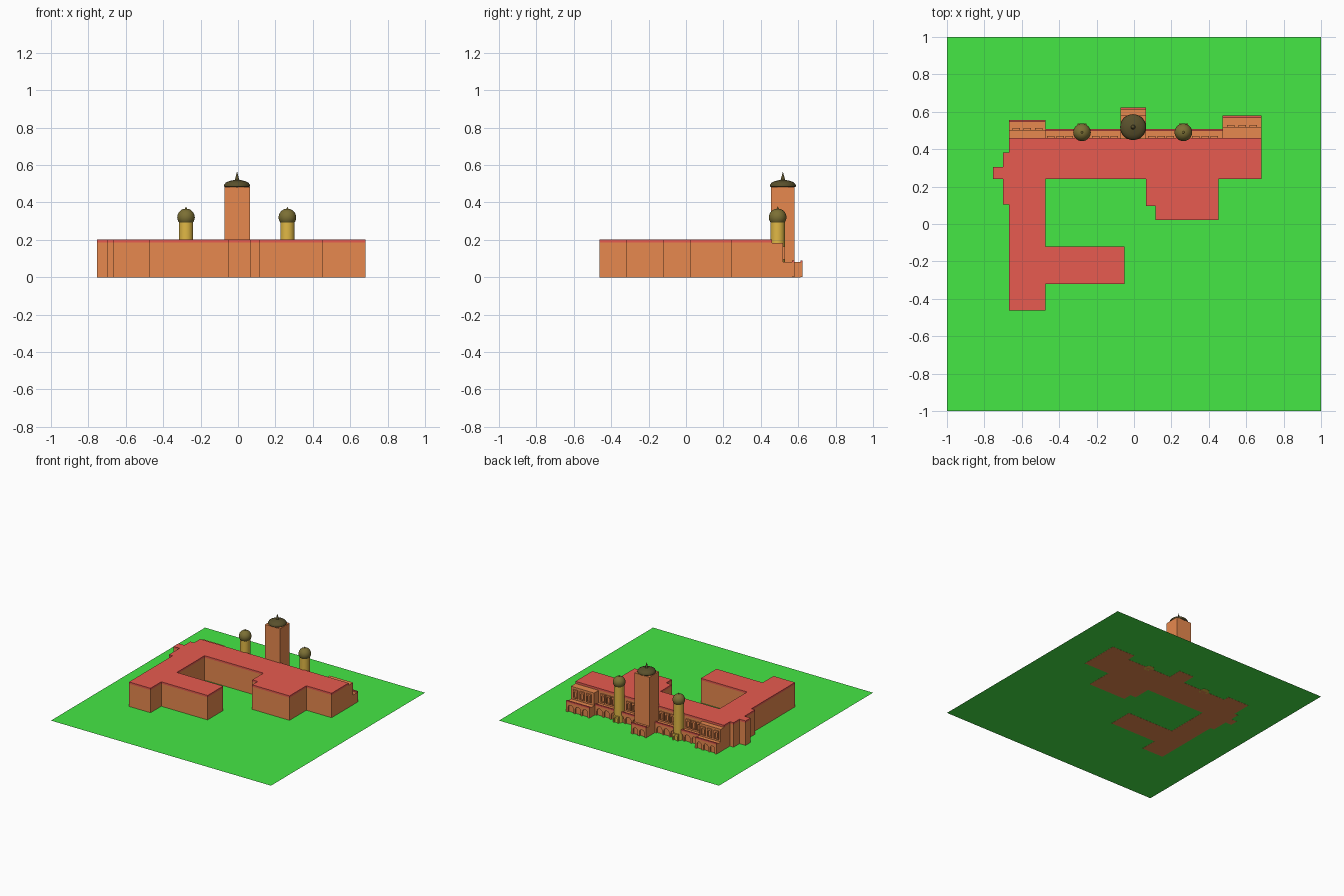
import bpy, bmesh, math

if "Cube" in bpy.data.objects:
    bpy.data.objects.remove(bpy.data.objects["Cube"])

def material(name, r, g, b):
    m = bpy.data.materials.new(name)
    m.diffuse_color = (r, g, b, 1)
    m.use_nodes = True
    m.node_tree.nodes["Principled BSDF"].inputs["Base Color"].default_value = m.diffuse_color
    return m

GRASS = material("grass_green", 0.06, 0.80, 0.06)
ROOF = material("roof_red", 0.80, 0.105, 0.08)
WALL = material("wall_orange", 0.80, 0.25, 0.077)
GOLD = material("turret_gold", 0.75, 0.48, 0.06)
OLIVE = material("dome_olive", 0.20, 0.16, 0.035)
DARK = material("tower_dome_dark", 0.10, 0.08, 0.025)
BASE = -0.001  # walls reach just under the lawn

def finish(bm, name, mat, smooth=False):
    bmesh.ops.recalc_face_normals(bm, faces=bm.faces)
    me = bpy.data.meshes.new(name)
    bm.to_mesh(me)
    bm.free()
    me.materials.append(mat)
    ob = bpy.data.objects.new(name, me)
    bpy.context.collection.objects.link(ob)
    if smooth:
        bpy.ops.object.select_all(action='DESELECT')
        ob.select_set(True)
        bpy.context.view_layer.objects.active = ob
        bpy.ops.object.shade_smooth_by_angle(angle=math.radians(40))
    return ob

def extrude(name, pts, vec, mat):
    """Closed outline of 3D points pushed along vec."""
    bm = bmesh.new()
    f = bm.faces.new([bm.verts.new(p) for p in pts])
    new = bmesh.ops.extrude_face_region(bm, geom=[f], use_keep_orig=True)["geom"]
    bmesh.ops.translate(bm, vec=vec, verts=[g for g in new if isinstance(g, bmesh.types.BMVert)])
    return finish(bm, name, mat)

def box(name, x0, x1, y0, y1, z0, z1, mat):
    return extrude(name, [(x0, y0, z0), (x1, y0, z0), (x1, y1, z0), (x0, y1, z0)], (0, 0, z1 - z0), mat)

def lathe(name, cx, cy, prof, mat, n=32):
    bm = bmesh.new()
    vs = [bm.verts.new((cx + r, cy, z)) for r, z in prof]
    es = [bm.edges.new(p) for p in zip(vs, vs[1:])]
    bmesh.ops.spin(bm, geom=vs + es, cent=(cx, cy, 0), axis=(0, 0, 1), angle=2 * math.pi, steps=n)
    bmesh.ops.remove_doubles(bm, verts=bm.verts, dist=1e-5)
    return finish(bm, name, mat, True)

def arches(name, x0, x1, y, depth, z0, z1, n, pier, spring, mat):
    """Plate facing +y with n round-headed openings that reach its foot."""
    w = (x1 - x0 - pier * (n + 1)) / n
    pts = [(x0, y - depth, z1), (x0, y - depth, z0)]
    for i in range(n):
        a = x0 + pier + i * (w + pier)
        pts.append((a, y - depth, z0))
        for k in range(9):
            t = math.pi * (1 - k / 8)
            pts.append((a + w / 2 + w / 2 * math.cos(t), y - depth, spring + w / 2 * math.sin(t)))
        pts.append((a + w, y - depth, z0))
    pts += [(x1, y - depth, z0), (x1, y - depth, z1)]
    return extrude(name, pts, (0, depth, 0), mat)

# lawn
bm = bmesh.new()
bmesh.ops.create_grid(bm, x_segments=1, y_segments=1, size=1)
finish(bm, "lawn", GRASS)

# main wings: one stepped plan for walls and roof
plan = [(-.667, -.462), (-.472, -.462), (-.472, -.322), (-.051, -.322), (-.051, -.12), (-.472, -.12),
        (-.472, .24), (.063, .24), (.063, .095), (.114, .095), (.114, .022), (.453, .022), (.453, .24),
        (.683, .24), (.683, .46), (-.667, .46), (-.667, .382), (-.70, .382), (-.70, .305),
        (-.755, .305), (-.755, .24), (-.70, .24), (-.70, .103), (-.667, .103)]
extrude("main_walls", [(x, y, BASE) for x, y in plan], (0, 0, .186 - BASE), WALL)
extrude("main_roof", [(x, y, .186) for x, y in plan], (0, 0, .015), ROOF)

# lower storeys with arcade screens and red parapets along the back
for name, x0, x1, y1, n in (("left_pavilion", -.667, -.472, .557, 3), ("right_pavilion", .472, .683, .58, 3),
                            ("left_gallery", -.472, -.073, .508, 6), ("right_gallery", .063, .472, .508, 6),
                            ("porch", -.073, .063, .623, 2)):
    box(name + "_base", x0, x1, .455, y1 - .012, BASE, .08, WALL)
    arches(name + "_arcade", x0, x1, y1, .012, .0005, .078, n, .016, .035, WALL)
    box(name + "_parapet", x0, x1, y1 - .012, y1, .078, .09, ROOF)

# upper pavilion storeys
box("left_pavilion_upper", -.667, -.472, .455, .502, .08, .183, WALL)
box("right_pavilion_upper", .472, .683, .455, .518, .08, .183, WALL)

# upper window surrounds
def window(x, y):
    arches("window_frame", x - .02, x + .02, y + .01, .01, .103, .165, 1, .008, .14, WALL)
    box("window_sill", x - .02, x + .02, y, y + .01, .096, .103, WALL)

for i in range(3):
    window(-.63 + .06 * i, .502)
    window(.518 + .06 * i, .518)
for x in (-.445, -.395, -.345, -.205, -.155, -.105, .095, .145, .195, .33, .38, .43):
    window(x, .46)

# central tower with shallow dome and spire
box("tower", -.073, .063, .455, .58, BASE, .482, WALL)
lathe("tower_dome", -.005, .518, [(0, .475), (.06, .478), (.069, .486), (.069, .494), (.06, .506), (.042, .514),
                                  (.02, .519), (.012, .521), (.008, .535), (0, .565)], DARK)

# round turrets with globe domes
for cx in (-.278, .264):
    cy = .49
    lathe("turret", cx, cy, [(0, BASE), (.038, BASE), (.038, .295), (0, .295)], GOLD)
    globe = [(.047 * math.sin(math.pi * k / 14), .32 - .047 * math.cos(math.pi * k / 14)) for k in range(14)]
    lathe("turret_dome", cx, cy, globe + [(.006, .366), (0, .378)], OLIVE)
    arches("turret_door_frame", cx - .024, cx + .024, cy + .046, .02, .0005, .055, 1, .009, .03, GOLD)
